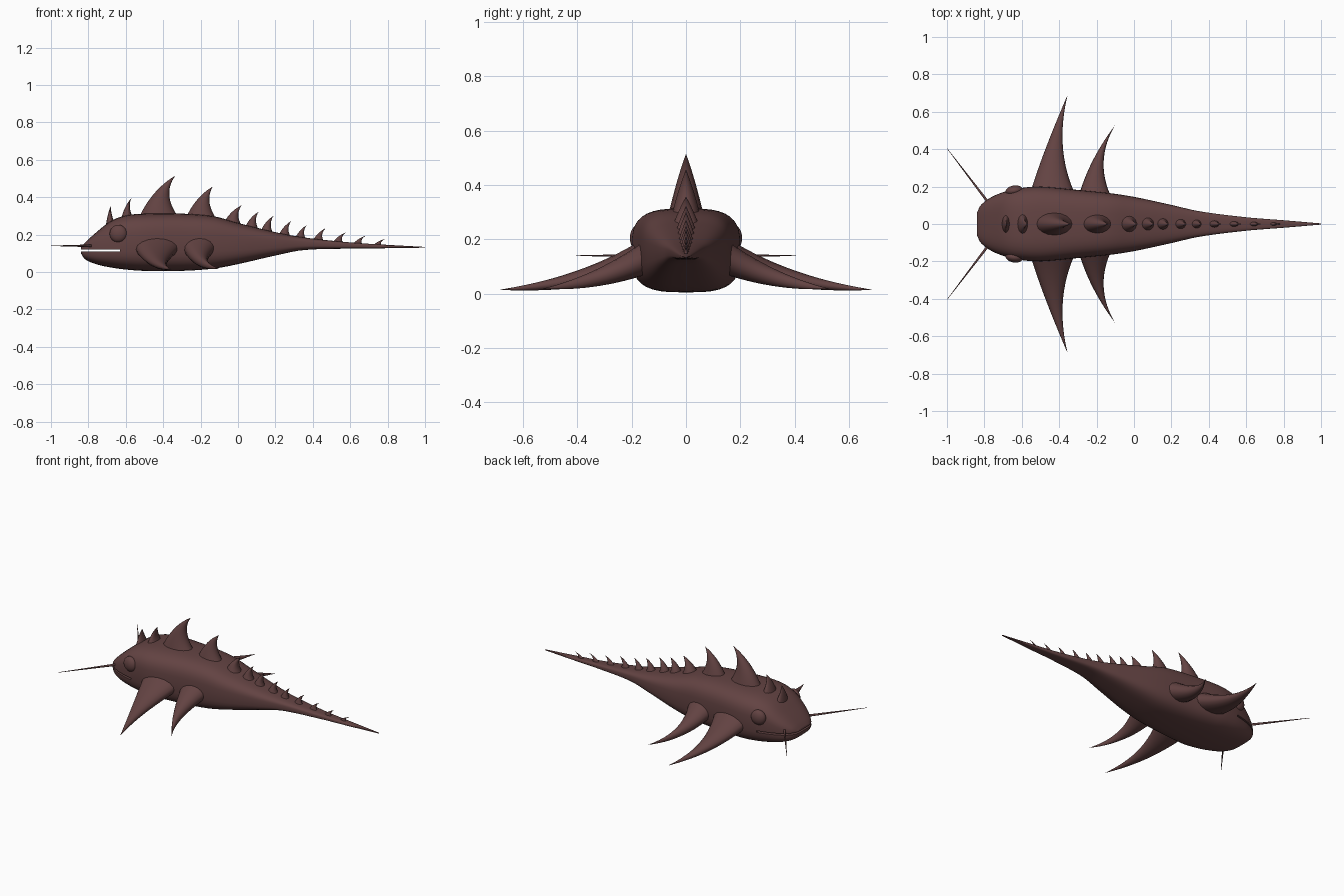
import bpy, bmesh, math
from mathutils import Vector

if "Cube" in bpy.data.objects:
    bpy.data.objects.remove(bpy.data.objects["Cube"], do_unlink=True)

# One hide colour for the whole creature
HIDE = (0.125, 0.056, 0.055, 1)
hide = bpy.data.materials.new("dark maroon hide")
hide.use_nodes = True
hide.diffuse_color = HIDE
hide.node_tree.nodes["Principled BSDF"].inputs["Base Color"].default_value = HIDE
hide.node_tree.nodes["Principled BSDF"].inputs["Roughness"].default_value = 0.8

# Body stations: x, top height, bottom height, half width
STATIONS = [
    (-.84, .13, .1, .06), (-.82, .155, .07, .1), (-.76, .21, .042, .145),
    (-.68, .272, .024, .176), (-.6, .302, .013, .193), (-.5, .312, .006, .2),
    (-.3, .312, .006, .182), (-.13, .298, .018, .165), (0, .262, .042, .145),
    (.2, .213, .088, .102), (.35, .185, .117, .068), (.6, .158, .125, .036),
    (.8, .145, .127, .02), (1, .134, .13, .003)]


def body_value(x, column):
    """Smooth cubic interpolation of a station column."""
    last = len(STATIONS) - 1
    i = 0
    while i < last - 1 and x > STATIONS[i + 1][0]:
        i += 1

    def slope(k):
        a, b = STATIONS[max(k - 1, 0)], STATIONS[min(k + 1, last)]
        return (b[column] - a[column]) / (b[0] - a[0])

    p, q = STATIONS[i], STATIONS[i + 1]
    d = q[0] - p[0]
    t = (x - p[0]) / d
    return ((2 * t**3 - 3 * t**2 + 1) * p[column] + (3 * t**2 - 2 * t**3) * q[column]
            + d * ((t**3 - 2 * t**2 + t) * slope(i) + (t**3 - t**2) * slope(i + 1)))


def finish(obj, angle=40):
    obj.data.materials.clear()
    obj.data.materials.append(hide)
    bpy.ops.object.select_all(action='DESELECT')
    obj.select_set(True)
    bpy.context.view_layer.objects.active = obj
    bpy.ops.object.shade_smooth_by_angle(angle=math.radians(angle))


def loft(name, rings):
    """Skin a list of closed rings and cap both ends."""
    bm = bmesh.new()
    loops = [[bm.verts.new(p) for p in ring] for ring in rings]
    n = len(loops[0])
    for a, b in zip(loops, loops[1:]):
        for i in range(n):
            j = (i + 1) % n
            bm.faces.new((a[i], a[j], b[j], b[i]))
    bm.faces.new(loops[0][::-1])
    bm.faces.new(loops[-1])
    bmesh.ops.recalc_face_normals(bm, faces=bm.faces)
    mesh = bpy.data.meshes.new(name)
    bm.to_mesh(mesh)
    bm.free()
    obj = bpy.data.objects.new(name, mesh)
    bpy.context.collection.objects.link(obj)
    return obj


def bezier(points, t):
    a, b, c = (Vector(p) for p in points)
    return a * (1 - t)**2 + b * 2 * t * (1 - t) + c * t * t


def blade(name, lead, trail, thickness):
    """Curved horn between a leading and a trailing edge that share a tip."""
    rings = []
    steps, sides = 14, 16
    for k in range(steps + 1):
        t = 0.99 * k / steps
        front, back = bezier(lead, t), bezier(trail, t)
        ahead = (bezier(lead, t + .01) + bezier(trail, t + .01)) - (front + back)
        chord = (back - front) / 2
        normal = chord.cross(ahead).normalized() * thickness * (1 - t)
        middle = (front + back) / 2
        angles = [2 * math.pi * i / sides for i in range(sides)]
        rings.append([middle + chord * math.cos(a) + normal * math.sin(a) for a in angles])
    finish(loft(name, rings), 50)


def power(v, e):
    return math.copysign(abs(v)**e, v)


# Body: rounded box sections, closer together at the snout
rings = []
for k in range(73):
    x = -.84 + 1.84 * (k / 72)**1.5
    top, bottom, width = (body_value(x, c) for c in (1, 2, 3))
    ring = []
    for i in range(40):
        a = 2 * math.pi * i / 40
        ring.append((x, width * power(math.cos(a), .6),
                     (top + bottom) / 2 + (top - bottom) / 2 * power(math.sin(a), .6)))
    rings.append(ring)
body = loft("body", rings)

# Mouth: a thin slot cut through the snout
bpy.ops.mesh.primitive_cube_add(size=1, location=(-.78, 0, .115))
cutter = bpy.context.object
cutter.name = "mouth_cutter"
cutter.scale = (.3, .6, .011)
cutter.hide_render = True
cut = body.modifiers.new("mouth", 'BOOLEAN')
cut.operation = 'DIFFERENCE'
cut.solver = 'EXACT'
cut.object = cutter
bpy.context.view_layer.objects.active = body
bpy.ops.object.modifier_apply(modifier=cut.name)
bpy.data.objects.remove(cutter, do_unlink=True)
finish(body)

# Back spines: centre x, half length, half thickness, tip x, tip height
SPINES = [
    (-.685, .022, .05, -.68, .352), (-.595, .03, .055, -.57, .395),
    (-.425, .1, .062, -.335, .515), (-.195, .078, .052, -.135, .457),
    (-.025, .045, .045, .02, .357), (.075, .036, .036, .11, .322),
    (.155, .033, .032, .19, .3), (.25, .032, .028, .285, .272),
    (.335, .029, .025, .367, .25), (.43, .03, .02, .47, .235),
    (.535, .03, .016, .578, .212), (.64, .028, .013, .685, .195),
    (.745, .026, .01, .79, .178)]
for number, (x, half, thick, tip_x, tip_z) in enumerate(SPINES, 1):
    x0, x1 = x - half, x + half
    z0, z1 = body_value(x0, 1) - .01, body_value(x1, 1) - .01
    tip = (tip_x, 0, tip_z)
    lead = [(x0, 0, z0), (x0 + .37 * (tip_x - x0), 0, z0 + .67 * (tip_z - z0)), tip]
    trail = [(x1, 0, z1), (x1 - .8 * half, 0, z1 + .55 * (tip_z - z1)), tip]
    blade(f"back_spine_{number}", lead, trail, thick)

# Paired fins, eyes and whiskers
for side, s in (("left", 1), ("right", -1)):
    blade(f"{side}_front_fin",
          [(-.56, s * .15, .14), (-.49, s * .38, .03), (-.355, s * .69, .014)],
          [(-.3, s * .13, .14), (-.43, s * .38, .03), (-.355, s * .69, .014)], .062)
    blade(f"{side}_rear_fin",
          [(-.3, s * .13, .14), (-.25, s * .33, .035), (-.1, s * .53, .018)],
          [(-.11, s * .12, .14), (-.22, s * .33, .035), (-.1, s * .53, .018)], .06)

    bpy.ops.mesh.primitive_uv_sphere_add(segments=24, ring_count=12, radius=1,
                                         location=(-.64, s * .178, .205))
    eye = bpy.context.object
    eye.name = f"{side}_eye"
    eye.scale = (.047, .028, .047)
    eye.rotation_euler.z = s * .15
    finish(eye)

    start, end = Vector((-.76, s * .09, .14)), Vector((-1, s * .405, .14))
    bpy.ops.mesh.primitive_cone_add(vertices=10, radius1=.008, radius2=.001,
                                    depth=(end - start).length, location=(start + end) / 2)
    whisker = bpy.context.object
    whisker.name = f"{side}_whisker"
    whisker.rotation_euler = (end - start).to_track_quat('Z', 'Y').to_euler()
    finish(whisker)
